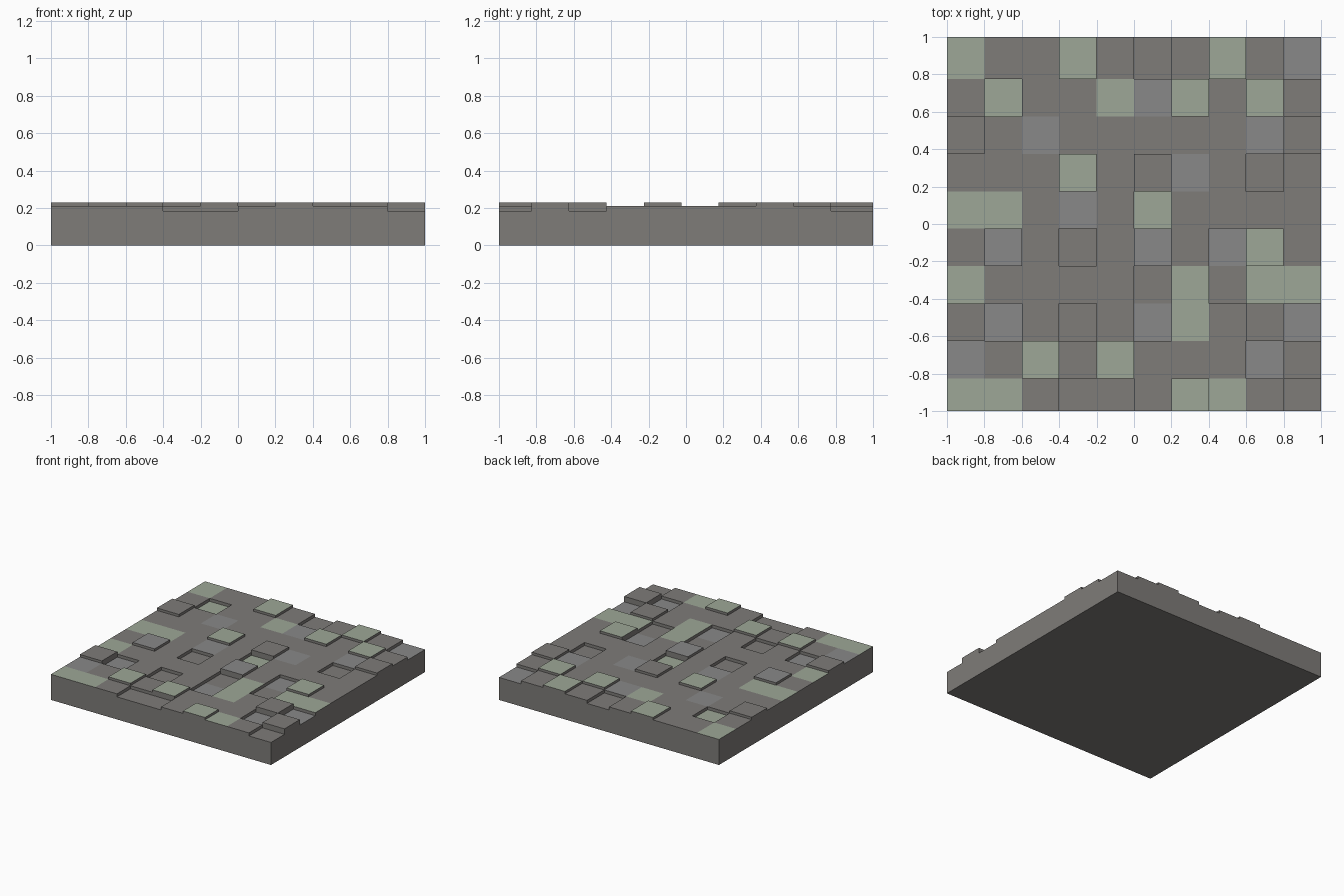
import bpy, bmesh

if "Cube" in bpy.data.objects:
    bpy.data.objects.remove(bpy.data.objects["Cube"])

# Height of each tile, back row first: L sunken, M level, H raised
HEIGHTS = ["MMMHMLMHML",
           "MLMMMMHMHM",
           "HMMMMMMMMH",
           "MMMHMHMMLM",
           "MMMMMLMMMM",
           "MHMLMHMLHM",
           "MMMMMLMLMM",
           "HLMLMLMMHL",
           "MMHMHMMMLH",
           "MMMLLMHMML"]
# Tile colour: b brown stone, s grey stone, g mossy stone
COLOURS = ["gbbgbbbgbs",
           "bgbbgsgbgb",
           "bbsbbbbbsb",
           "bbbgbbsbbb",
           "ggbsbgbbbb",
           "bsbbbsbsgb",
           "gbbbbbgbgg",
           "bsbbbsgbbs",
           "sbgbgbbbsb",
           "ggbbbbggbb"]
Z = {"L": 0.185, "M": 0.21, "H": 0.23}
X = [-1 + 0.2 * i for i in range(11)]
Y = [1] + [0.775 - 0.2 * i for i in range(9)] + [-1]


def height(r, c):
    return Z[HEIGHTS[r][c]] if 0 <= r < 10 and 0 <= c < 10 else 0.0


bm = bmesh.new()


def face(points, mat=0):
    bm.faces.new([bm.verts.new(p) for p in points]).material_index = mat


# Tile tops and the walls down to any lower neighbour
for r in range(10):
    for c in range(10):
        z = height(r, c)
        x0, x1, y0, y1 = X[c], X[c + 1], Y[r + 1], Y[r]
        face([(x0, y0, z), (x1, y0, z), (x1, y1, z), (x0, y1, z)],
             "bsg".index(COLOURS[r][c]))
        sides = [((x0, y0), (x1, y0), r + 1, c), ((x1, y0), (x1, y1), r, c + 1),
                 ((x1, y1), (x0, y1), r - 1, c), ((x0, y1), (x0, y0), r, c - 1)]
        for a, b, nr, nc in sides:
            low = height(nr, nc)
            if low < z:
                face([(*a, low), (*b, low), (*b, z), (*a, z)])

# Flat underside
face([(-1, -1, 0), (-1, 1, 0), (1, 1, 0), (1, -1, 0)])
bmesh.ops.remove_doubles(bm, verts=bm.verts, dist=1e-4)

mesh = bpy.data.meshes.new("stone_floor")
bm.to_mesh(mesh)
bm.free()
floor = bpy.data.objects.new("stone_floor", mesh)
bpy.context.collection.objects.link(floor)

# Stone colours
for name, colour in (("brown_stone", (0.21, 0.20, 0.19, 1)),
                     ("grey_stone", (0.25, 0.25, 0.25, 1)),
                     ("mossy_stone", (0.34, 0.39, 0.31, 1))):
    mat = bpy.data.materials.new(name)
    mat.diffuse_color = colour
    mat.use_nodes = True
    mat.node_tree.nodes["Principled BSDF"].inputs["Base Color"].default_value = mat.diffuse_color
    mesh.materials.append(mat)
